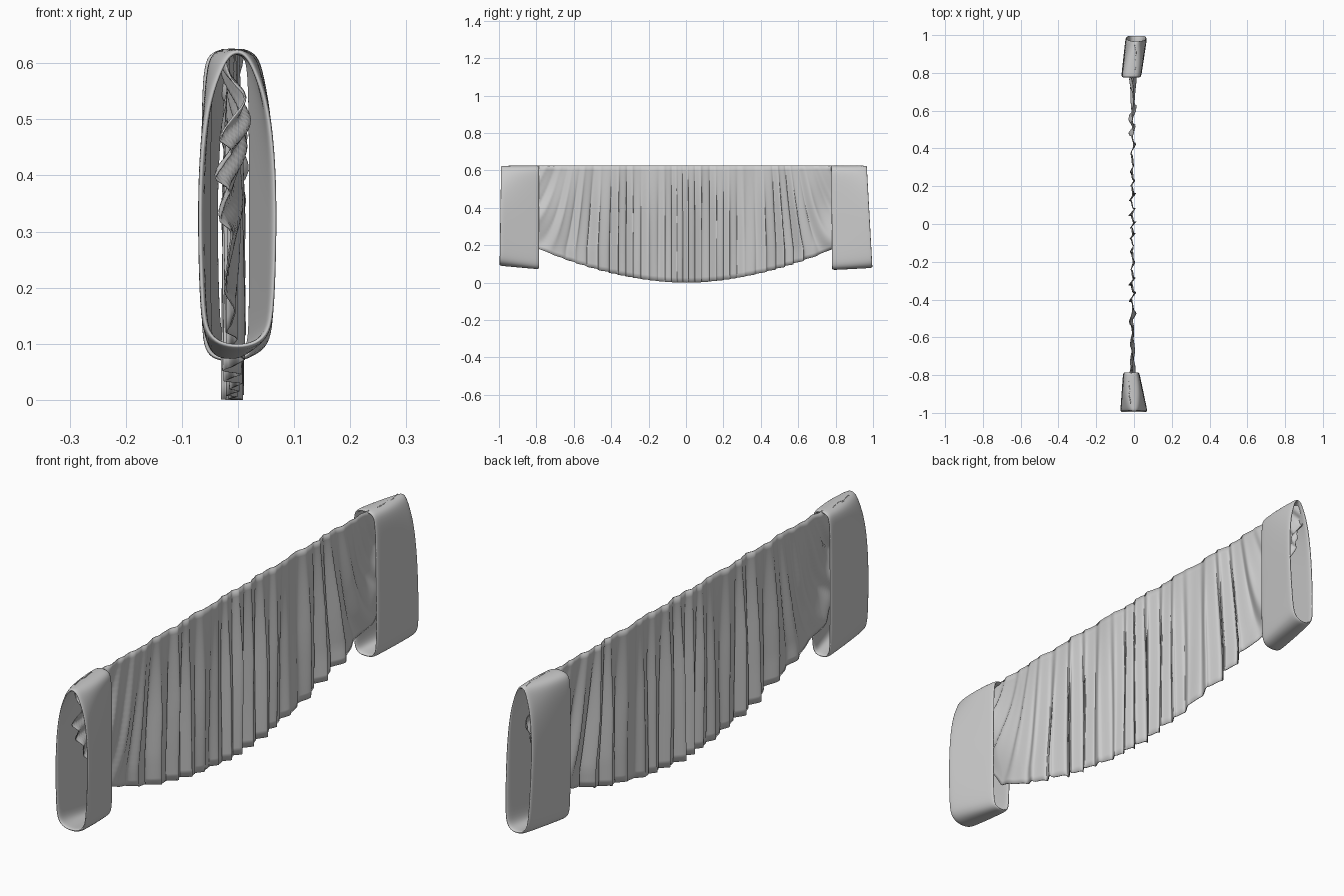
import bpy, math
from mathutils import Vector

cube = bpy.data.objects.get("Cube")
if cube:
    bpy.data.objects.remove(cube, do_unlink=True)

# One grey cloth colour
cloth = bpy.data.materials.new("grey_cloth")
cloth.use_nodes = True
cloth.diffuse_color = (0.6, 0.6, 0.6, 1)
cloth.node_tree.nodes["Principled BSDF"].inputs["Base Color"].default_value = (0.6, 0.6, 0.6, 1)

TOP = 0.625
EDGE = 0.785


def make_object(name, verts, faces, thickness, angle):
    mesh = bpy.data.meshes.new(name)
    mesh.from_pydata(verts, [], faces)
    mesh.materials.append(cloth)
    obj = bpy.data.objects.new(name, mesh)
    bpy.context.collection.objects.link(obj)
    bpy.ops.object.select_all(action='DESELECT')
    obj.select_set(True)
    bpy.context.view_layer.objects.active = obj
    bpy.ops.object.shade_smooth_by_angle(angle=math.radians(angle))
    solid = obj.modifiers.new("cloth_thickness", 'SOLIDIFY')
    solid.thickness = thickness
    solid.offset = 0
    return obj


def grid_faces(rows, cols, closed=False):
    span = cols if closed else cols - 1
    return [(r * cols + c, r * cols + (c + 1) % cols,
             (r + 1) * cols + (c + 1) % cols, (r + 1) * cols + c)
            for r in range(rows - 1) for c in range(span)]


# Pleated drape: swagged lower edge, folds sweep outward near the ends
def lower_edge(y):
    a = abs(y)
    if a < EDGE:
        return 0.18 * (a / EDGE) ** 1.85
    return 0.18 + 0.3 * ((a - EDGE) / 0.17) ** 1.2


def drape_point(y, t):
    z = TOP + (lower_edge(y) - TOP) * t
    drop = (TOP - z) / TOP
    side = math.copysign(1, y)
    near = min(abs(y) / EDGE, 1.1)
    q = y - side * 0.17 * near ** 4 * min(drop * 1.4, 1) ** 0.8
    p = 2 * math.pi * q / 0.076 + 1.3 * math.sin(9 * q) + 0.6 * math.sin(23 * q + 1)
    size = 0.0125 + 0.005 * math.sin(14 * q + 0.7)
    size *= 0.25 + 0.75 * min(1, drop * 2.2)
    fold = math.sin(p + 0.6 * math.sin(p))
    x = -0.008 + size * fold + 0.004 * math.sin(31 * q + 3 * t)
    x += 0.016 * max(0, near - 0.85) * 4 * math.sin(7 * t + 2 * side)
    return Vector((x, y + size * 0.55 * math.sin(2 * p) * (1 - near ** 6 * 0.5), z))


cols, rows = 500, 24
half = 0.95
drape_verts = [drape_point(-half + 2 * half * c / (cols - 1), r / (rows - 1))
               for r in range(rows) for c in range(cols)]
make_object("pleated_drape", drape_verts, grid_faces(rows, cols), 0.003, 60)

# Sleeve half profiles as (width, height) fractions, bottom to top
OUTER = [(0, 0), (.5, .012), (.82, .05), (.93, .13), (1, .4), (.97, .62),
         (.8, .81), (.5, .92), (.25, .985), (0, 1)]
INNER = [(0, 0), (.55, .005), (.88, .03), (1, .1), (1, .4), (1, .65),
         (.97, .85), (.9, .95), (.7, .99), (0, 1)]


def make_sleeve(name, inner, outer):
    """Each end is (y at bottom, y at top, left x, right x, bottom z, top z)."""
    verts, steps = [], 7
    for s in range(steps):
        k = s / (steps - 1)
        yb, yt, xl, xr, zb, zt = [a + (b - a) * k for a, b in zip(inner, outer)]
        shape = [(a[0] + (b[0] - a[0]) * k ** 2, a[1] + (b[1] - a[1]) * k ** 2)
                 for a, b in zip(INNER, OUTER)]
        loop = shape + [(-w, v) for w, v in shape[-2:0:-1]]
        for w, v in loop:
            verts.append(((xl + xr) / 2 + w * (xr - xl) / 2,
                          yb + (yt - yb) * v, zb + (zt - zb) * v))
    count = len(verts) // steps
    obj = make_object(name, verts, grid_faces(steps, count, True), 0.011, 70)
    smooth = obj.modifiers.new("rounding", 'SUBSURF')
    smooth.levels = smooth.render_levels = 2


make_sleeve("front_sleeve", (-.785, -.785, -.052, .022, .076, .623),
            (-.998, -.99, -.068, .067, .094, .622))
make_sleeve("back_sleeve", (.78, .775, -.062, .032, .072, .623),
            (.998, .968, -.04, .064, .082, .622))
